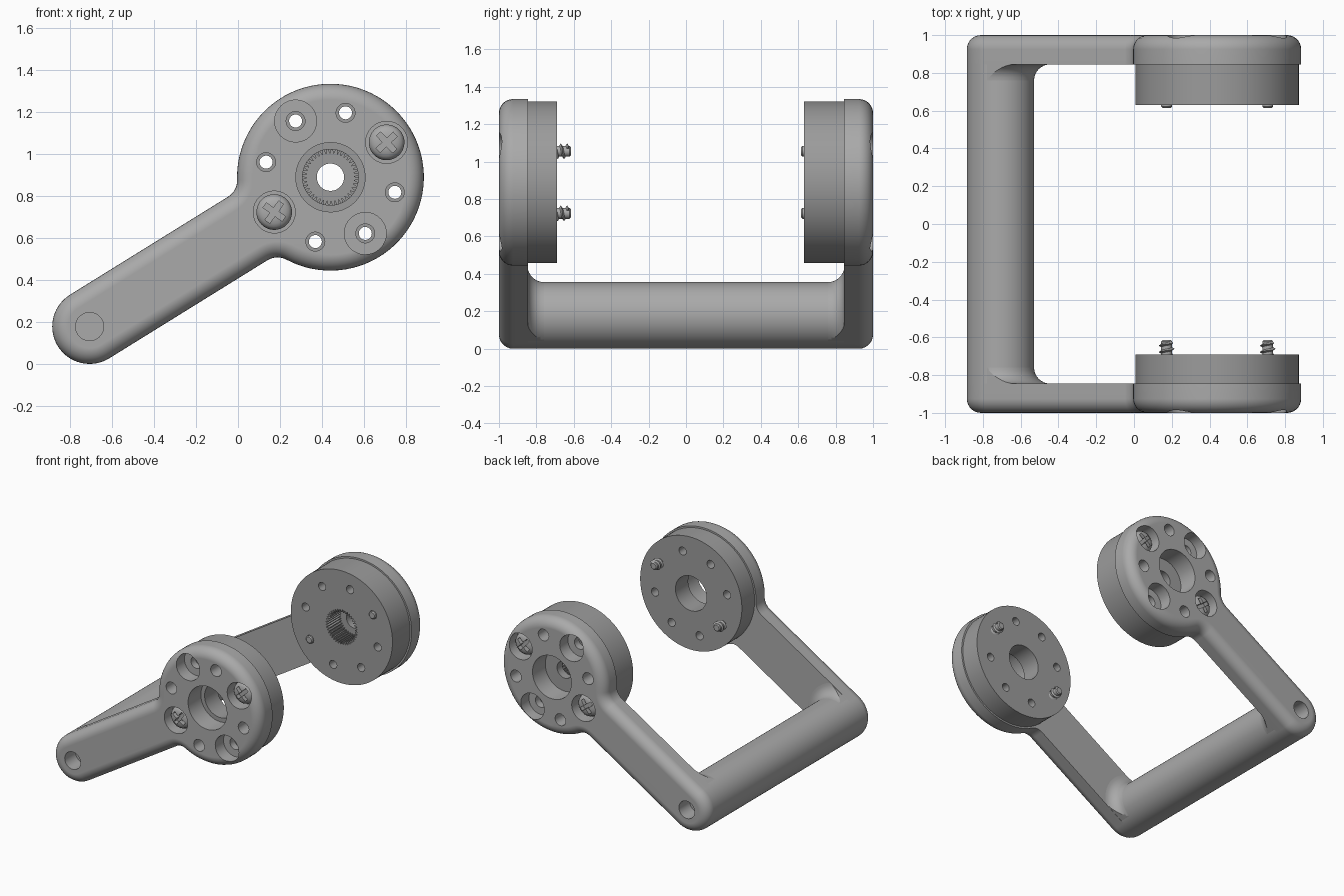
import bpy, bmesh
from math import sin, cos, pi, atan2, sqrt, radians

if "Cube" in bpy.data.objects:
    bpy.data.objects.remove(bpy.data.objects["Cube"])

# Local frame: u runs along the arm from the bar axis, v is across it, y is depth
TILT = radians(31.8)
BAR = (-0.707, 0, 0.178)
L, BAR_R, HUB_R, FILLET = 1.35, 0.178, 0.445, 0.09
INNER, OUTER, BOLT_R = 0.845, 1.0, 0.315


def material(name, value):
    m = bpy.data.materials.new(name)
    m.use_nodes = True
    col = (value, value, value, 1)
    m.diffuse_color = col
    m.node_tree.nodes["Principled BSDF"].inputs["Base Color"].default_value = col
    return m


LIGHT = material("light grey", 0.40)
MID = material("mid grey", 0.33)


def loft(bm, rings):
    """Closed solid through a list of equal-length point rings."""
    vs = [[bm.verts.new(p) for p in ring] for ring in rings]
    n = len(vs[0])
    for a, b in zip(vs, vs[1:]):
        for i in range(n):
            j = (i + 1) % n
            bm.faces.new((a[i], a[j], b[j], b[i]))
    bm.faces.new(vs[0])
    bm.faces.new(vs[-1])


def revolve(bm, profile, u=0, v=0, n=32):
    """Turned solid from (radius, y) pairs; a third value is the tooth depth."""
    rings = []
    for r, y, *tooth in profile:
        cut = tooth[0] if tooth else 0
        ring = []
        for i in range(n):
            a = 2 * pi * i / n
            q = r - cut * (i // 2 % 2)
            ring.append((u + q * cos(a), y, v + q * sin(a)))
        rings.append(ring)
    loft(bm, rings)


def make(name, bm, mat=None, side=1):
    for vert in bm.verts:
        vert.co.y *= side
    bmesh.ops.recalc_face_normals(bm, faces=bm.faces)
    me = bpy.data.meshes.new(name)
    bm.to_mesh(me)
    bm.free()
    ob = bpy.data.objects.new(name, me)
    bpy.context.collection.objects.link(ob)
    ob.rotation_euler = (0, -TILT, 0)
    ob.location = BAR
    if mat:
        me.materials.append(mat)
    return ob


def boolean(ob, cutter, op="DIFFERENCE"):
    cutter.hide_render = True
    mod = ob.modifiers.new("cut", "BOOLEAN")
    mod.operation, mod.solver, mod.object = op, "EXACT", cutter
    bpy.context.view_layer.update()
    me = bpy.data.meshes.new_from_object(
        ob.evaluated_get(bpy.context.evaluated_depsgraph_get()))
    ob.modifiers.clear()
    ob.data = me
    bpy.data.objects.remove(cutter)


def smooth(ob):
    bpy.ops.object.select_all(action="DESELECT")
    ob.select_set(True)
    bpy.context.view_layer.objects.active = ob
    bpy.ops.object.shade_smooth_by_angle(angle=radians(32))
    ob.modifiers.new("normals", "WEIGHTED_NORMAL").keep_sharp = True


def arc(cu, cv, r, a0, a1, n):
    steps = [a0 + (a1 - a0) * i / n for i in range(n + 1)]
    return [(cu + r * cos(a), cv + r * sin(a)) for a in steps]


def outline(d, y):
    """Arm and hub outline inset by d, with filleted necks."""
    h = BAR_R + FILLET
    uc = L - sqrt((HUB_R + FILLET) ** 2 - h * h)
    phi = atan2(h, uc - L)
    f = FILLET + d
    pts = arc(L, 0, HUB_R - d, -phi, phi, 72)
    pts += arc(uc, h, f, phi + pi, 1.5 * pi, 8)[1:]
    pts += arc(0, 0, BAR_R - d, pi / 2, 1.5 * pi, 28)
    pts += arc(uc, -h, f, pi / 2, pi - phi, 8)[:-1]
    return [(u, y, v) for u, v in pts]


def bolt_circle():
    """Yields u, v and whether the position is counterbored."""
    for k in range(8):
        a = k * pi / 4
        yield L + BOLT_R * cos(a), BOLT_R * sin(a), k % 2 == 0


def arm(name, side):
    # plate with rounded outer rim
    rim = 0.075
    bm = bmesh.new()
    rings = [outline(0, INNER)]
    for i in range(8):
        a = i / 7 * pi / 2
        rings.append(outline(rim * (1 - cos(a)), OUTER - rim + rim * sin(a)))
    loft(bm, rings)
    plate = make(name, bm, LIGHT, side)
    # hub bore, bolt holes, counterbores and pivot hole
    lo, hi = INNER - 0.02, OUTER + 0.02
    bm = bmesh.new()
    revolve(bm, [(0.165, lo), (0.165, hi)], L, 0, 64)
    revolve(bm, [(0.067, OUTER - 0.13), (0.067, hi)])
    for u, v, bored in bolt_circle():
        prof = [(0.045, lo), (0.045, hi)]
        if bored:
            prof = [(0.045, lo), (0.045, 0.9), (0.1, 0.9), (0.1, hi)]
        revolve(bm, prof, u, v)
    boolean(plate, make("arm_cutter", bm, None, side))
    smooth(plate)


def horn(name, side, end, splined):
    bm = bmesh.new()
    revolve(bm, [(0.4325, INNER), (0.4325, end)], L, 0, 96)
    disc = make(name, bm, MID, side)
    # bore and bolt holes
    lo, hi = end - 0.02, INNER + 0.02
    bm = bmesh.new()
    if splined:
        revolve(bm, [(0.065, hi), (0.065, 0.78), (0.133, 0.78, 0.02),
                     (0.133, lo, 0.02)], L, 0, 160)
    else:
        revolve(bm, [(0.133, hi), (0.133, lo)], L, 0, 64)
    for u, v, _ in bolt_circle():
        revolve(bm, [(0.031, lo), (0.031, hi)], u, v, 24)
    boolean(disc, make("horn_cutter", bm, None, side))
    smooth(disc)


def screw(name, side, u, turn):
    # shank and domed head
    bm = bmesh.new()
    revolve(bm, [(0.022, 0.615), (0.029, 0.622), (0.029, 0.9), (0.085, 0.9),
                 (0.085, 0.93), (0.08, 0.945), (0.07, 0.956), (0.055, 0.963),
                 (0.035, 0.967)], u, 0)
    body = make(name, bm, LIGHT, side)
    # cross drive recess
    a, w = 0.056, 0.014
    corner = [(a, -w), (a, w), (w, w)]
    bm = bmesh.new()
    rings = []
    for y in (0.925, 1.0):
        ring = []
        for q in range(4):
            t = q * pi / 2 + turn
            ring += [(u + x * cos(t) - z * sin(t), y, x * sin(t) + z * cos(t))
                     for x, z in corner]
        rings.append(ring)
    loft(bm, rings)
    boolean(body, make("drive_cutter", bm, None, side))
    smooth(body)


def thread(name, side, u):
    bm = bmesh.new()
    rings = []
    for i in range(49):
        t = i / 24
        a, y = 2 * pi * t, 0.63 + 0.034 * t
        rings.append([(u + r * cos(a), y + dy, r * sin(a))
                      for r, dy in ((0.026, -0.01), (0.042, 0), (0.026, 0.01))])
    loft(bm, rings)
    smooth(make(name, bm, LIGHT, side))


# Cross bar joining the two arms
bm = bmesh.new()
revolve(bm, [(BAR_R, -INNER), (BAR_R, INNER)], n=56)
smooth(make("cross_bar", bm, LIGHT))

for label, side, end in (("front", -1, 0.69), ("back", 1, 0.63)):
    arm(label + "_arm", side)
    horn(label + "_horn", side, end, side > 0)

    # flared inside corner between bar and arm, trimmed to the arm width
    f = 0.085
    bm = bmesh.new()
    revolve(bm, [(BAR_R - 0.01, INNER - f)] +
            [(BAR_R + f - f * cos(i * pi / 16), INNER - f + f * sin(i * pi / 16))
             for i in range(9)], n=56)
    flare = make(label + "_corner_fillet", bm, LIGHT, side)
    bm = bmesh.new()
    loft(bm, [outline(0.002, INNER - 0.2), outline(0.002, INNER + 0.1)])
    boolean(flare, make("flare_trim", bm, None, side), "INTERSECT")
    smooth(flare)

    # two screws on the arm axis
    for tag, du, turn in (("outer", BOLT_R, 0.75), ("inner", -BOLT_R, 0.95)):
        screw(f"{label}_{tag}_screw", side, L + du, turn - TILT)
        if side < 0:
            thread(f"{label}_{tag}_thread", side, L + du)
